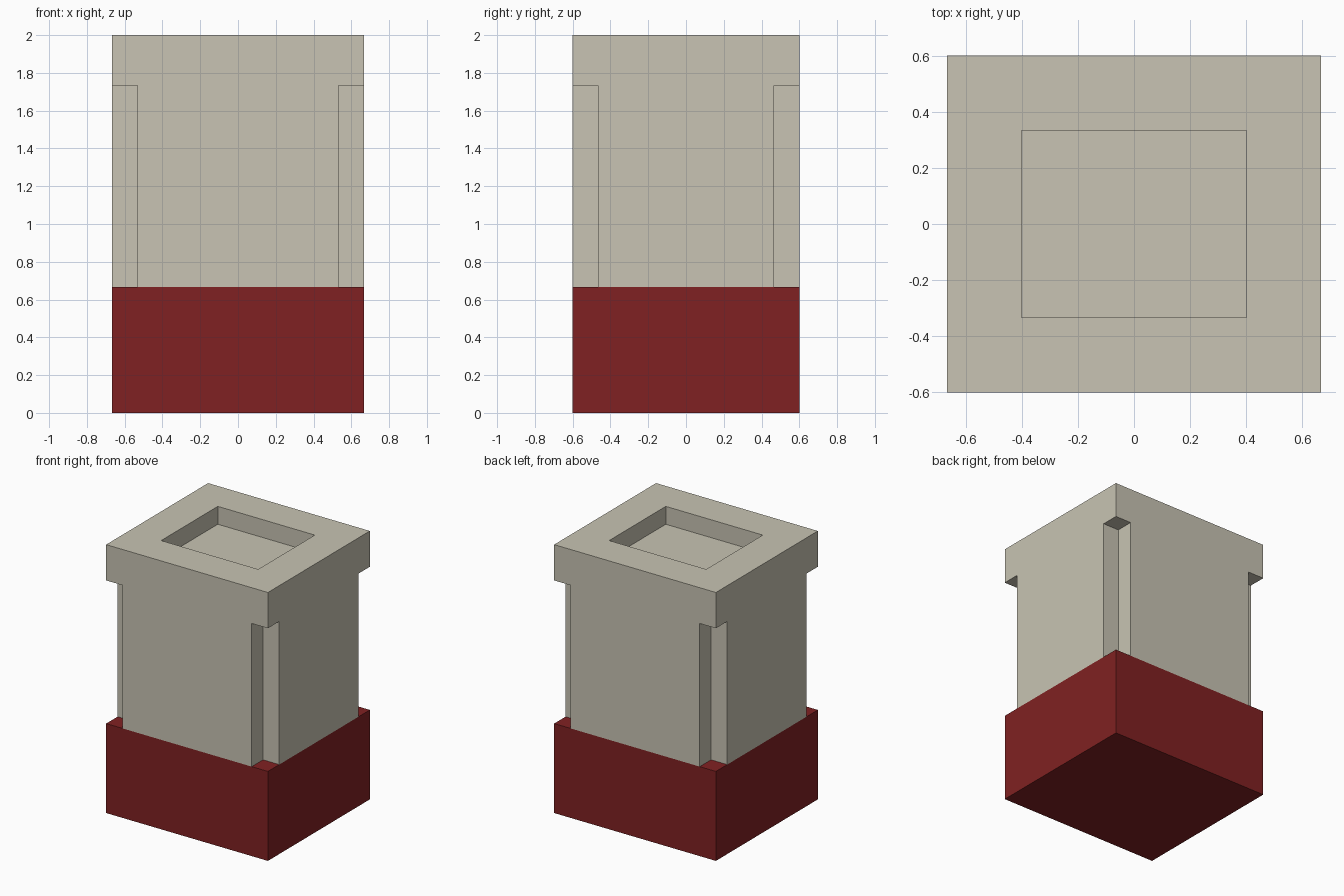
import bpy, bmesh
from mathutils import Vector

if "Cube" in bpy.data.objects:
    bpy.data.objects.remove(bpy.data.objects["Cube"])

U = 1 / 15  # module of the design: the block is 20 x 18 x 30 modules


def material(name, rgb):
    mat = bpy.data.materials.new(name)
    mat.diffuse_color = (*rgb, 1)
    mat.use_nodes = True
    mat.node_tree.nodes["Principled BSDF"].inputs["Base Color"].default_value = mat.diffuse_color
    return mat


def box(name, lo, hi, mat=None):
    """Axis-aligned box between two corners given in modules."""
    lo, hi = Vector(lo) * U, Vector(hi) * U
    bm = bmesh.new()
    bmesh.ops.create_cube(bm, size=1)
    for v in bm.verts:
        v.co = Vector(((lo + hi)[i] / 2 + v.co[i] * (hi - lo)[i] for i in range(3)))
    mesh = bpy.data.meshes.new(name)
    bm.to_mesh(mesh)
    bm.free()
    obj = bpy.data.objects.new(name, mesh)
    bpy.context.collection.objects.link(obj)
    if mat:
        mesh.materials.append(mat)
    return obj


def cut(target, cutter):
    """Subtract the cutter from the target, then discard the cutter."""
    cutter.hide_render = True
    mod = target.modifiers.new("cut", 'BOOLEAN')
    mod.operation, mod.solver, mod.object = 'DIFFERENCE', 'EXACT', cutter
    bpy.context.view_layer.objects.active = target
    bpy.ops.object.modifier_apply(modifier=mod.name)
    bpy.data.objects.remove(cutter, do_unlink=True)


red = material("dark red", (0.216, 0.0152, 0.0160))
stone = material("warm grey", (0.578, 0.552, 0.451))

# Solid base block and the body standing on it
box("base", (-10, -9, 0), (10, 9, 10), red)
body = box("body", (-10, -9, 10), (10, 9, 30), stone)

# Square notches in the four corners, below the cap
for sx in (-1, 1):
    for sy in (-1, 1):
        x, y = sorted((sx * 8, sx * 11)), sorted((sy * 7, sy * 10))
        cut(body, box("notch_cutter", (x[0], y[0], 9), (x[1], y[1], 26)))

# Shallow rectangular recess in the top
cut(body, box("recess_cutter", (-6, -5, 28), (6, 5, 31)))
